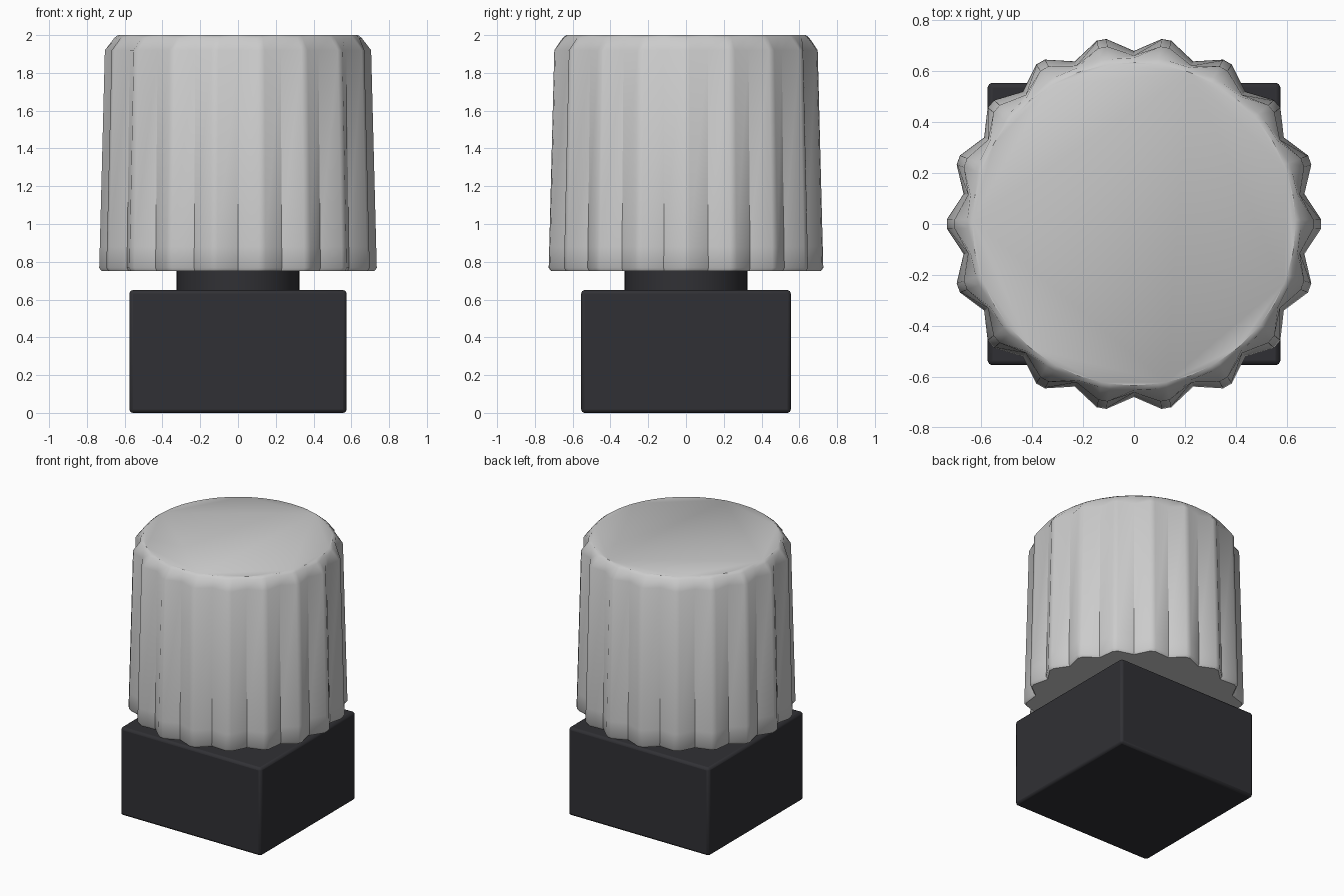
import bpy, bmesh
from math import cos, sin, radians

if "Cube" in bpy.data.objects:
    bpy.data.objects.remove(bpy.data.objects["Cube"])

TEETH = 18


def material(name, color):
    m = bpy.data.materials.new(name)
    m.diffuse_color = color
    m.use_nodes = True
    m.node_tree.nodes["Principled BSDF"].inputs["Base Color"].default_value = m.diffuse_color
    return m


def finish(obj, angle):
    bpy.ops.object.select_all(action='DESELECT')
    obj.select_set(True)
    bpy.context.view_layer.objects.active = obj
    bpy.ops.object.shade_smooth_by_angle(angle=radians(angle))


def ring(bm, z, peak, valley):
    verts = []
    for i in range(TEETH):
        for offset, r in ((-1.5, peak), (1.5, peak), (10, valley)):
            a = radians(i * 360 / TEETH + offset)
            verts.append(bm.verts.new((r * cos(a), r * sin(a), z)))
    return verts


black = material("black_plastic", (0.03, 0.03, 0.035, 1))

# Base block with softened edges
bpy.ops.mesh.primitive_cube_add(size=1, location=(0, 0, 0.325))
base = bpy.context.object
base.name = "base_block"
base.scale = (1.15, 1.11, 0.65)
bpy.ops.object.transform_apply(location=False, rotation=False, scale=True)
bevel = base.modifiers.new("edge_bevel", 'BEVEL')
bevel.width = 0.018
bevel.segments = 2
base.data.materials.append(black)
finish(base, 50)

# Round shaft between block and knob
bpy.ops.mesh.primitive_cylinder_add(vertices=48, radius=0.325, depth=0.16,
                                    location=(0, 0, 0.70))
shaft = bpy.context.object
shaft.name = "shaft"
shaft.data.materials.append(black)
finish(shaft, 30)

# Fluted, tapered knob: rows of (height, peak radius, valley radius)
profile = [(0.75, 0.722, 0.668), (0.768, 0.735, 0.68), (0.88, 0.732, 0.677),
           (1.92, 0.705, 0.662), (1.985, 0.655, 0.653), (2.0, 0.635, 0.635)]
bm = bmesh.new()
rings = [ring(bm, *row) for row in profile]
n = len(rings[0])
for low, high in zip(rings, rings[1:]):
    for i in range(n):
        j = (i + 1) % n
        bm.faces.new((low[i], low[j], high[j], high[i]))
bm.faces.new(rings[-1])
bm.faces.new(rings[0][::-1])
mesh = bpy.data.meshes.new("knob")
bm.to_mesh(mesh)
bm.free()
knob = bpy.data.objects.new("knob", mesh)
bpy.context.collection.objects.link(knob)
finish(knob, 37)
